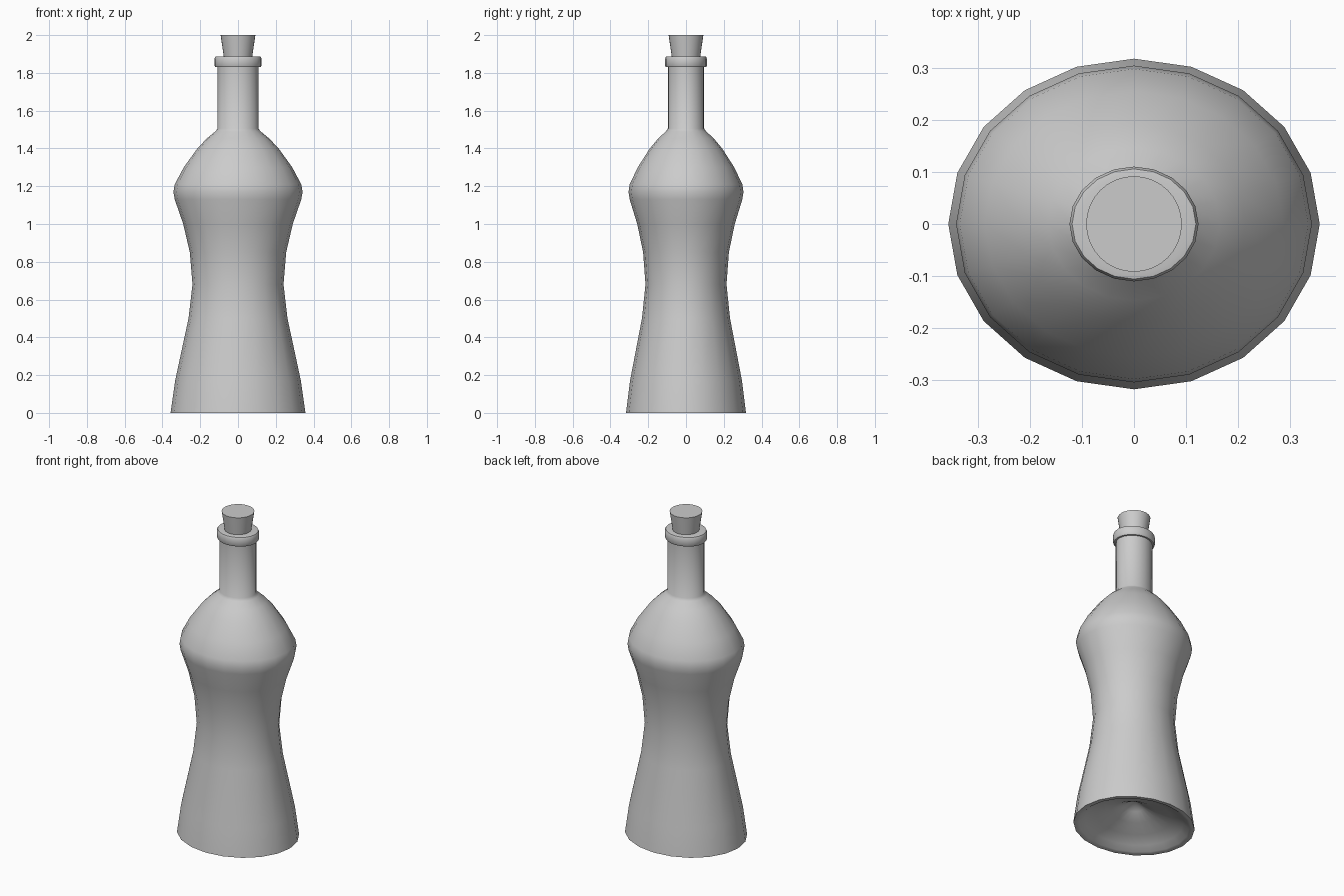
import bpy, bmesh, math

if "Cube" in bpy.data.objects:
    bpy.data.objects.remove(bpy.data.objects["Cube"])


def lathe(name, profile, sides, y_scale=1.0, angle=40):
    """Spin (radius, z) points around z; zero radius becomes a pole."""
    bm = bmesh.new()
    rings = []
    for r, z in profile:
        if r == 0:
            rings.append([bm.verts.new((0, 0, z))])
        else:
            rings.append([bm.verts.new((r * math.cos(2 * math.pi * i / sides),
                                        y_scale * r * math.sin(2 * math.pi * i / sides), z))
                          for i in range(sides)])
    for a, b in zip(rings, rings[1:]):
        for i in range(sides):
            j = (i + 1) % sides
            if len(a) == 1:
                bm.faces.new((a[0], b[j], b[i]))
            elif len(b) == 1:
                bm.faces.new((a[i], a[j], b[0]))
            else:
                bm.faces.new((a[i], a[j], b[j], b[i]))
    bmesh.ops.recalc_face_normals(bm, faces=bm.faces)
    mesh = bpy.data.meshes.new(name)
    bm.to_mesh(mesh)
    bm.free()
    obj = bpy.data.objects.new(name, mesh)
    bpy.context.collection.objects.link(obj)
    bpy.ops.object.select_all(action='DESELECT')
    bpy.context.view_layer.objects.active = obj
    obj.select_set(True)
    bpy.ops.object.shade_smooth_by_angle(angle=math.radians(angle))
    return obj


# Slightly oval bottle: recessed base, waisted body, shoulder, neck and lip
base = [(0, 0.17), (0.06, 0.125), (0.13, 0.09), (0.22, 0.06), (0.29, 0.03),
        (0.325, 0.004), (0.34, 0)]
body = [(0.357, 0), (0.333, 0.17), (0.262, 0.50), (0.241, 0.68), (0.255, 0.85),
        (0.29, 1.0), (0.335, 1.13), (0.342, 1.17), (0.335, 1.21)]
shoulder = [(0.287, 1.30), (0.215, 1.40), (0.165, 1.453), (0.12, 1.49), (0.108, 1.505)]
lip = [(0.108, 1.83), (0.119, 1.83), (0.124, 1.838), (0.124, 1.876),
       (0.119, 1.886), (0.108, 1.888), (0.07, 1.888), (0, 1.888)]
lathe("bottle", base + body + shoulder + lip, 20, 0.89)

# Tapered round cork
lathe("cork", [(0, 1.87), (0.073, 1.87), (0.092, 2.0), (0, 2.0)], 32)
